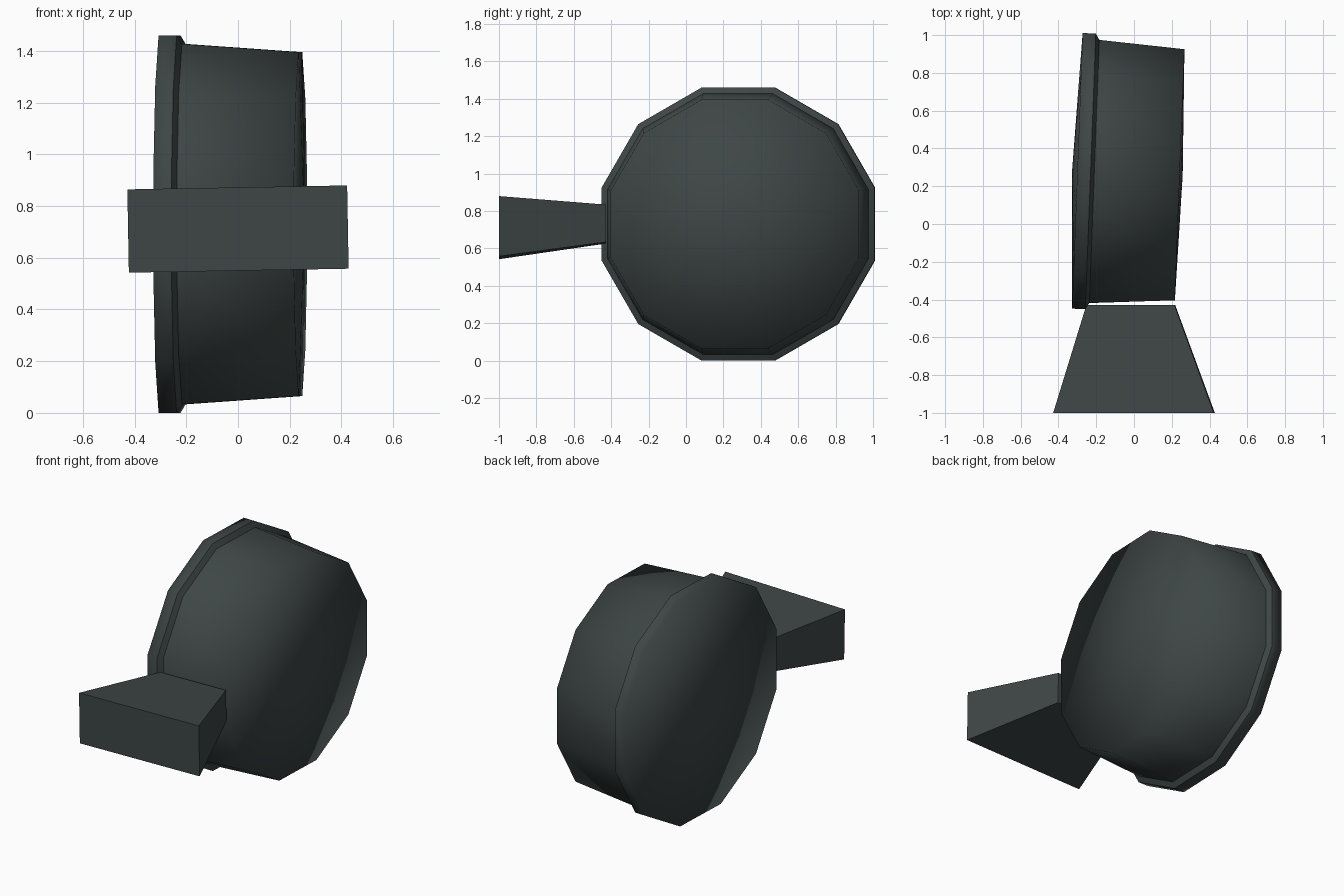
import bpy, bmesh, math
from mathutils import Matrix

if "Cube" in bpy.data.objects:
    bpy.data.objects.remove(bpy.data.objects["Cube"])

mat = bpy.data.materials.new("dark slate")
mat.diffuse_color = (0.048, 0.061, 0.060, 1)
mat.use_nodes = True
mat.node_tree.nodes["Principled BSDF"].inputs["Base Color"].default_value = mat.diffuse_color


def finish(bm, name):
    bmesh.ops.recalc_face_normals(bm, faces=bm.faces[:])
    me = bpy.data.meshes.new(name)
    bm.to_mesh(me)
    bm.free()
    me.materials.append(mat)
    ob = bpy.data.objects.new(name, me)
    bpy.context.collection.objects.link(ob)
    return ob


# Twelve-sided drum with a flange: profile of (x, apothem) around the x axis
SIDES = 12
profile = [(-0.300, 0.73), (-0.230, 0.73), (-0.210, 0.697), (0.242, 0.665)]
SHARP_RINGS = (1, 2)
bm = bmesh.new()
rings = []
for x, apothem in profile:
    r = apothem / math.cos(math.pi / SIDES)
    rings.append([bm.verts.new((x,
                                r * math.cos(2 * math.pi * (i + 0.5) / SIDES),
                                r * math.sin(2 * math.pi * (i + 0.5) / SIDES)))
                  for i in range(SIDES)])
back_tip = bm.verts.new((-0.328, 0, 0))
front_tip = bm.verts.new((0.258, 0, 0))
for i in range(SIDES):
    j = (i + 1) % SIDES
    for a, b in zip(rings, rings[1:]):
        bm.faces.new((a[i], a[j], b[j], b[i]))
    # shallow domed ends
    bm.faces.new((back_tip, rings[0][i], rings[0][j]))
    bm.faces.new((front_tip, rings[-1][i], rings[-1][j]))
for f in bm.faces:
    f.smooth = True
for k in SHARP_RINGS:
    for i in range(SIDES):
        bm.edges.get((rings[k][i], rings[k][(i + 1) % SIDES])).smooth = False
# slight turn about the vertical axis
bm.transform(Matrix.Translation((0, 0.27, 0.73)) @ Matrix.Rotation(-0.038, 4, 'Z'))
finish(bm, "flanged_drum")

# Flared block in front, rolled slightly: (y, centre x, centre z, half width, half height)
ROLL = 0.018
bm = bmesh.new()
ends = []
for y, cx, cz, w, h in [(-1.0, 0.0, 0.711, 0.425, 0.161),
                        (-0.428, -0.017, 0.730, 0.233, 0.100)]:
    ends.append([bm.verts.new((cx + sx * w - sz * h * ROLL, y, cz + sz * h + sx * w * ROLL))
                 for sx, sz in ((-1, -1), (1, -1), (1, 1), (-1, 1))])
bm.faces.new(ends[0])
bm.faces.new(ends[1])
for i in range(4):
    j = (i + 1) % 4
    bm.faces.new((ends[0][i], ends[0][j], ends[1][j], ends[1][i]))
finish(bm, "flared_block")
